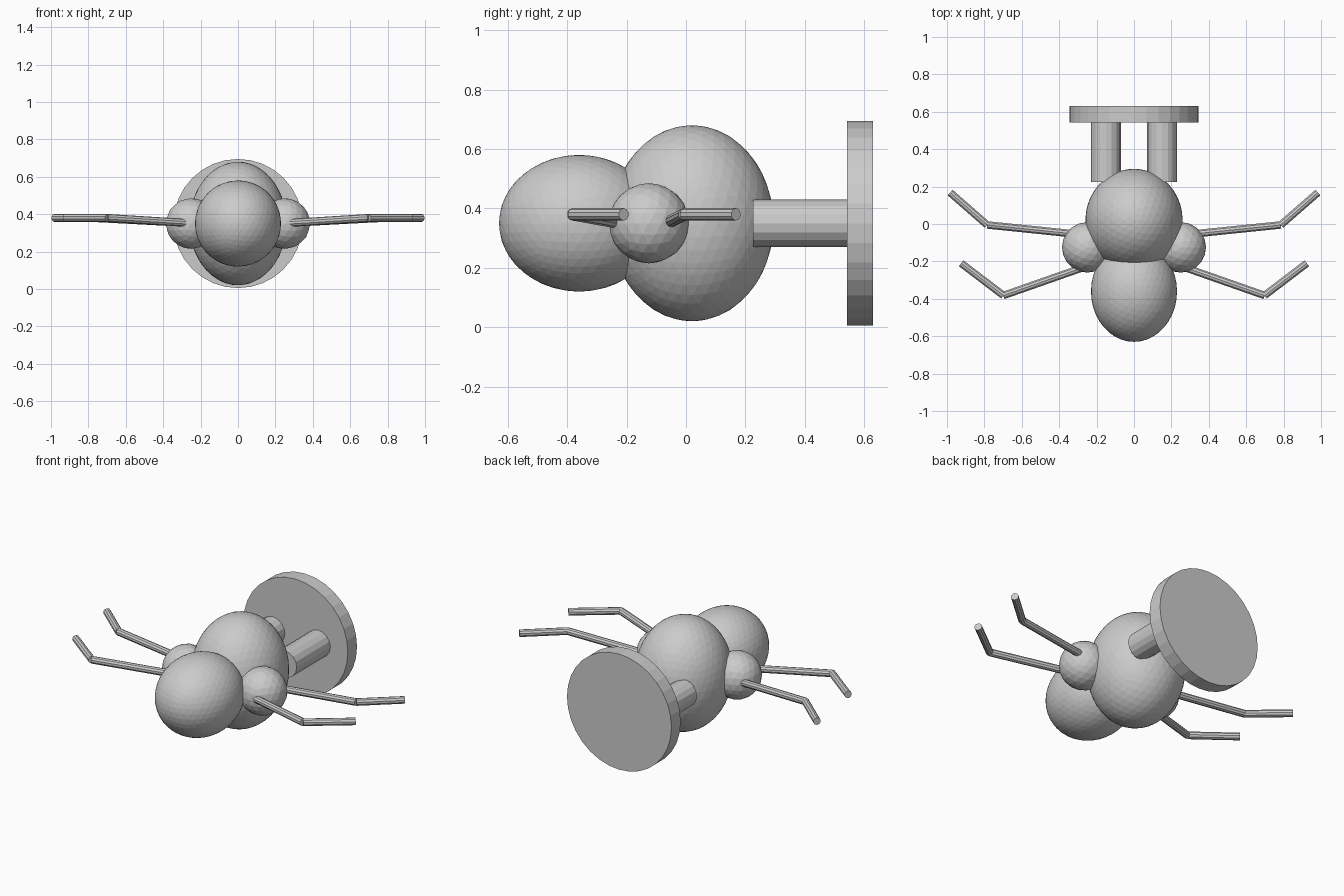
import bpy
from mathutils import Vector

if "Cube" in bpy.data.objects:
    bpy.data.objects.remove(bpy.data.objects["Cube"])

Z = 0.35  # height of the body axis


def ball(name, loc, radii, subdiv):
    bpy.ops.mesh.primitive_ico_sphere_add(subdivisions=subdiv, radius=1, location=loc)
    ob = bpy.context.object
    ob.name = name
    ob.scale = radii
    return ob


def rod(name, a, b, radius, sides):
    a, b = Vector(a), Vector(b)
    d = b - a
    bpy.ops.mesh.primitive_cylinder_add(vertices=sides, radius=radius,
                                        depth=d.length, location=(a + b) / 2)
    ob = bpy.context.object
    ob.name = name
    ob.rotation_euler = d.to_track_quat('Z', 'Y').to_euler()
    return ob


# Body and head
ball("body", (0, 0.02, Z), (0.26, 0.275, 0.33), 4)
ball("head", (0, -0.36, Z), (0.23, 0.27, 0.23), 4)

# Round base plate at the back
rod("base_plate", (0, 0.543, Z), (0, 0.63, Z), 0.345, 32)

for side, s in (("left", -1), ("right", 1)):
    # Side ball and support post
    ball(f"{side}_side_ball", (s * 0.25, -0.125, Z), (0.135,) * 3, 3)
    rod(f"{side}_post", (s * 0.15, 0.225, Z), (s * 0.15, 0.56, Z), 0.08, 16)

    # Jointed thin limbs
    limbs = {
        "front": ((0.25, -0.225, 0.352), (0.698, -0.382, 0.38), (0.924, -0.21, 0.38)),
        "rear": ((0.25, -0.06, 0.352), (0.785, -0.005, 0.38), (0.983, 0.168, 0.38)),
    }
    for name, pts in limbs.items():
        root, elbow, tip = [(s * x, y, z) for x, y, z in pts]
        rod(f"{side}_{name}_upper_limb", root, elbow, 0.021, 10)
        rod(f"{side}_{name}_lower_limb", elbow, tip, 0.021, 10)
